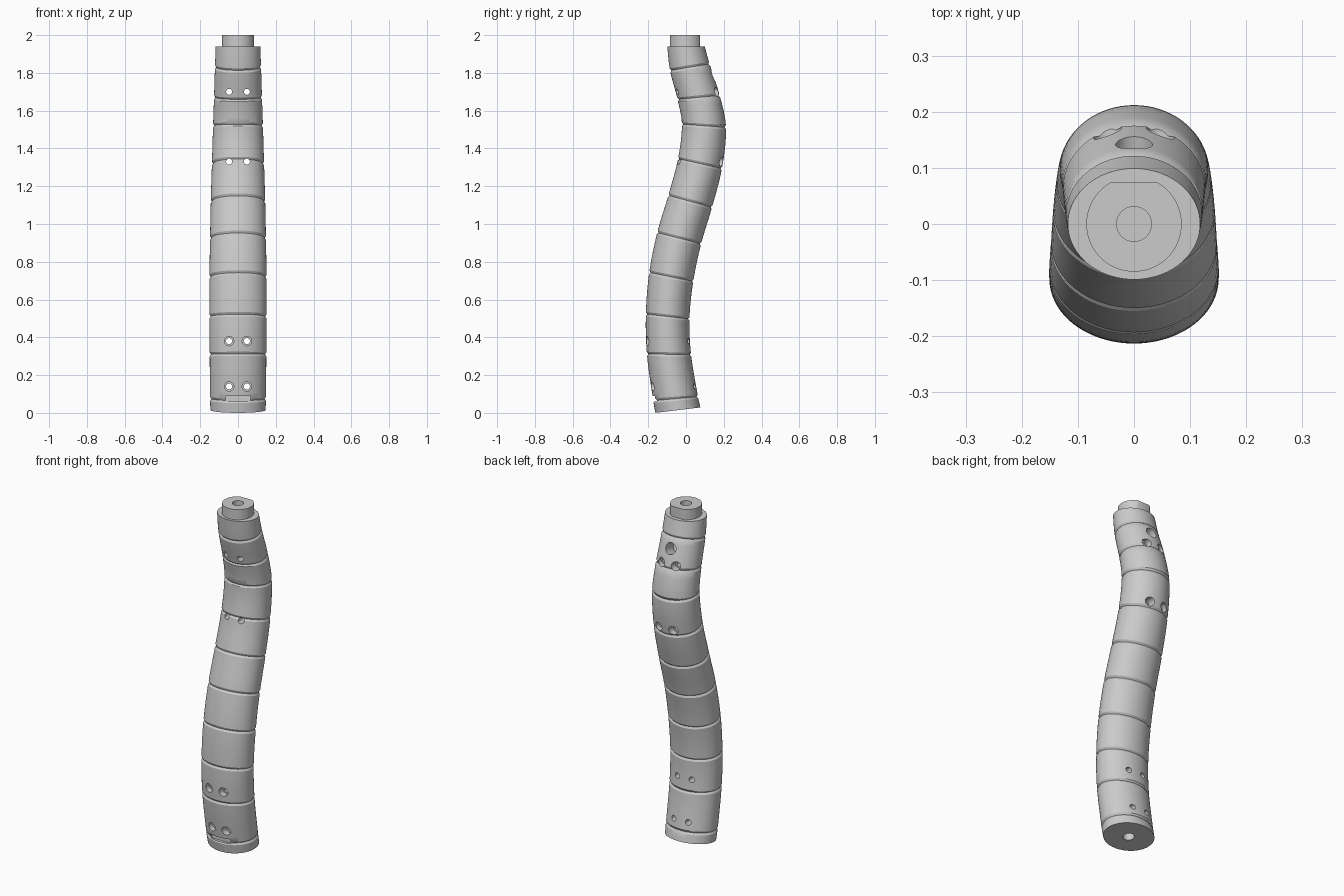
import bpy, bmesh, math
from mathutils import Vector, Matrix

if "Cube" in bpy.data.objects:
    bpy.data.objects.remove(bpy.data.objects["Cube"])

SIDES = 72
# stations along the grip: z, y offset, ring slope, half width x, half depth y
STATIONS = [
    (0.0145, -0.043, 0.12, 0.146, 0.120),
    (0.075, -0.055, 0.09, 0.148, 0.119),
    (0.310, -0.090, -0.02, 0.150, 0.117),
    (0.510, -0.097, -0.11, 0.151, 0.116),
    (0.720, -0.078, -0.20, 0.151, 0.119),
    (0.925, -0.036, -0.25, 0.148, 0.120),
    (1.120, 0.022, -0.27, 0.144, 0.120),
    (1.320, 0.074, -0.22, 0.138, 0.119),
    (1.520, 0.095, -0.07, 0.132, 0.117),
    (1.670, 0.067, 0.10, 0.127, 0.112),
    (1.830, 0.020, 0.17, 0.122, 0.106),
    (1.940, 0.000, 0.00, 0.118, 0.099),
]


def slope(i, k):
    a, b = STATIONS[max(i - 1, 0)], STATIONS[min(i + 1, len(STATIONS) - 1)]
    return (b[k] - a[k]) / (b[0] - a[0])


def sample(i, z):
    """Smooth values between station i and i + 1."""
    a, b = STATIONS[i], STATIONS[i + 1]
    h = b[0] - a[0]
    t = (z - a[0]) / h
    return [(2*t**3 - 3*t**2 + 1) * a[k] + (t**3 - 2*t**2 + t) * h * slope(i, k)
            + (3*t**2 - 2*t**3) * b[k] + (t**3 - t**2) * h * slope(i + 1, k)
            for k in range(1, 5)]


def finish(name, bm):
    bmesh.ops.recalc_face_normals(bm, faces=bm.faces)
    mesh = bpy.data.meshes.new(name)
    bm.to_mesh(mesh)
    bm.free()
    ob = bpy.data.objects.new(name, mesh)
    bpy.context.collection.objects.link(ob)
    return ob


def cylinder(name, start, end, r, sides=32):
    start, end = Vector(start), Vector(end)
    d = end - start
    m = Matrix.Translation((start + end) / 2) @ d.to_track_quat('Z', 'Y').to_matrix().to_4x4()
    bm = bmesh.new()
    bmesh.ops.create_cone(bm, cap_ends=True, segments=sides, radius1=r, radius2=r,
                          depth=d.length, matrix=m)
    return finish(name, bm)


def box(name, lo, hi):
    lo, hi = Vector(lo), Vector(hi)
    bm = bmesh.new()
    bmesh.ops.create_cube(bm, size=1, matrix=Matrix.Translation((lo + hi) / 2)
                          @ Matrix.Diagonal((*(hi - lo), 1)))
    return finish(name, bm)


def cut(target, cutter):
    mod = target.modifiers.new("cut", 'BOOLEAN')
    mod.operation, mod.solver, mod.object = 'DIFFERENCE', 'EXACT', cutter
    cutter.hide_render = True
    bpy.context.view_layer.objects.active = target
    bpy.ops.object.modifier_apply(modifier=mod.name)
    bpy.data.objects.remove(cutter)


# curved oval grip with a V groove at every inner station
levels = []
last = len(STATIONS) - 2
for i in range(last + 1):
    z0, z1 = STATIONS[i][0], STATIONS[i + 1][0]
    lo = z0 + (0.011 if i else 0)
    hi = z1 - (0.011 if i < last else 0)
    levels.append((i, z0, 0.007 if i else 0))
    if i:
        levels.append((i, lo, 0))
    n = max(1, round((hi - lo) / 0.03))
    levels += [(i, lo + (hi - lo) * k / n, 0) for k in range(1, n + 1)]

bm = bmesh.new()
rings = []
for i, z, depth in levels:
    y, tilt, rx, ry = sample(i, z)
    ang = math.atan(tilt)
    ring = []
    for k in range(SIDES):
        a = math.tau * k / SIDES
        v = (ry - depth) * math.sin(a)
        ring.append(bm.verts.new(((rx - depth) * math.cos(a),
                                  y + v * math.cos(ang), z + v * math.sin(ang))))
    rings.append(ring)
for a, b in zip(rings, rings[1:]):
    for k in range(SIDES):
        j = (k + 1) % SIDES
        bm.faces.new((a[k], a[j], b[j], b[k]))
bm.faces.new(rings[0])
bm.faces.new(rings[-1])
grip = finish("curved_grip", bm)

# paired screw holes: narrow through holes with a wider recess on one side
for z, y0, y1 in [(0.14, -0.3, -0.14), (0.38, -0.3, -0.17),
                  (1.33, 0.15, 0.3), (1.70, 0.13, 0.3)]:
    for x in (-0.047, 0.047):
        cut(grip, cylinder("screw_hole", (x, -0.4, z), (x, 0.4, z), 0.016))
        cut(grip, cylinder("screw_recess", (x, y0, z), (x, y1, z), 0.025))

# button hole at the back, bottom socket and front slot
cut(grip, cylinder("button_hole", (0, 0.07, 1.765), (0, 0.25, 1.815), 0.033))
cut(grip, cylinder("bottom_socket", (0, -0.036, -0.05), (0, -0.065, 0.2), 0.03))
cut(grip, box("front_slot", (-0.065, -0.25, 0.06), (0.065, -0.152, 0.09)))

# round neck with one flat side and a centre bore
neck = cylinder("top_neck", (0, 0, 1.90), (0, 0, 2.0), 0.085, 64)
cut(neck, box("neck_flat", (-0.2, 0.075, 1.8), (0.2, 0.2, 2.1)))
for part in (grip, neck):
    cut(part, cylinder("top_bore", (0, 0, 1.86), (0, 0, 2.1), 0.031))

# smooth sides, crisp edges
for part in (grip, neck):
    bpy.ops.object.select_all(action='DESELECT')
    part.select_set(True)
    bpy.context.view_layer.objects.active = part
    bpy.ops.object.shade_smooth_by_angle(angle=math.radians(30))
